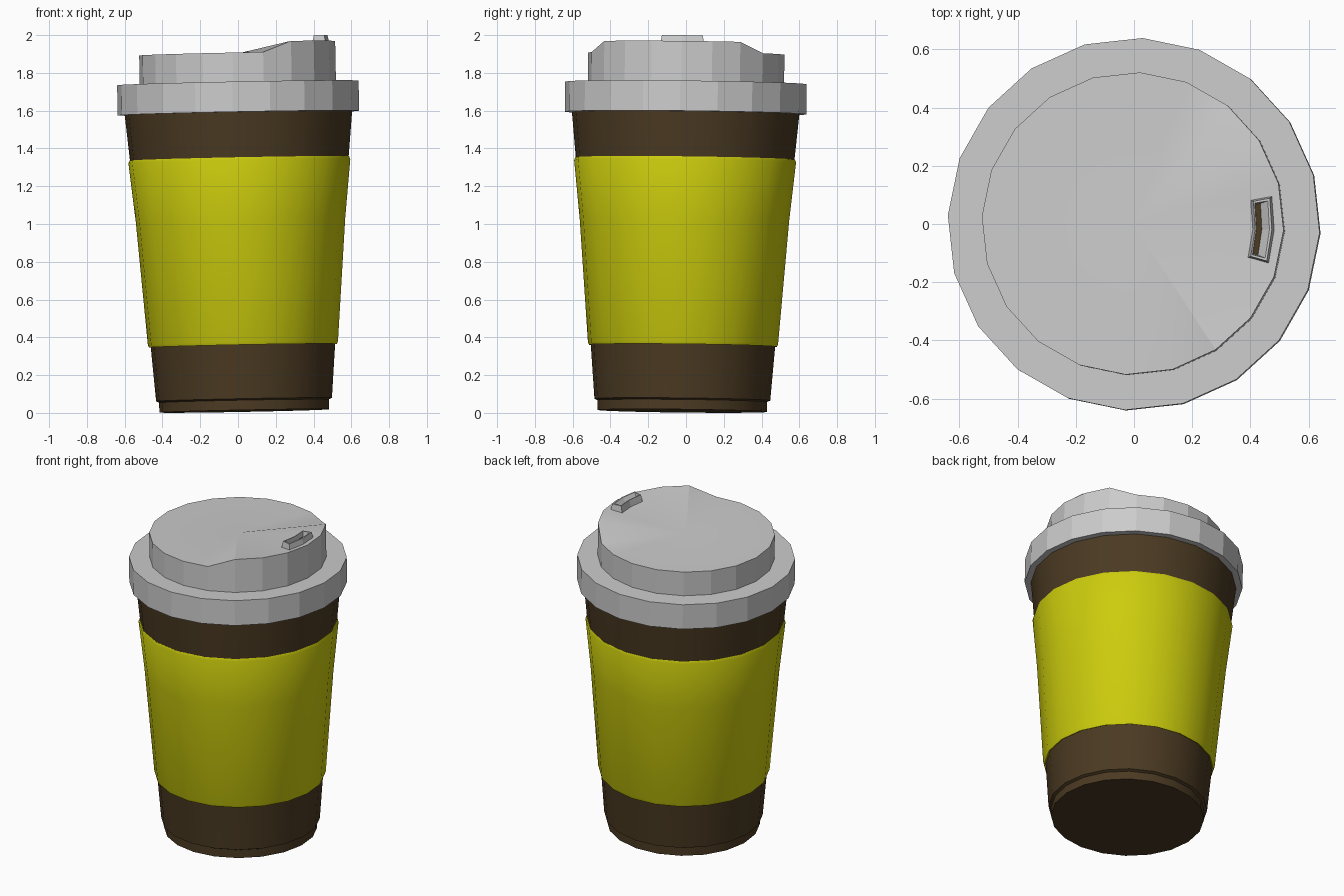
import bpy
import bmesh
from math import cos, sin, radians
from mathutils import Matrix, Vector

cube = bpy.data.objects.get("Cube")
if cube:
    bpy.data.objects.remove(cube)

SIDES = 20

# The whole cup leans slightly and is turned a little about its own axis
lean = Vector((0, 0, 1)).rotation_difference(Vector((-0.0195, 0.0115, 1)))
PLACE = (Matrix.Translation((0.033, -0.02, 0.0105))
         @ lean.to_matrix().to_4x4() @ Matrix.Rotation(radians(-2.7), 4, 'Z'))


def material(name, colour):
    mat = bpy.data.materials.new(name)
    mat.use_nodes = True
    mat.diffuse_color = (*colour, 1)
    mat.node_tree.nodes["Principled BSDF"].inputs["Base Color"].default_value = (*colour, 1)
    return mat


grey = material("lid grey", (0.6, 0.6, 0.6))
brown = material("cup brown", (0.07, 0.042, 0.016))
yellow = material("sleeve yellow", (0.6, 0.6, 0.004))


def circle(r, z):
    return [(r * cos(radians(a)), r * sin(radians(a)), z)
            for a in range(0, 360, 360 // SIDES)]


def loft(loops):
    """Join successive closed loops of points with quads."""
    bm = bmesh.new()
    rings = [[bm.verts.new(p) for p in loop] for loop in loops]
    for low, high in zip(rings, rings[1:]):
        n = len(low)
        for i in range(n):
            j = (i + 1) % n
            bm.faces.new((low[i], low[j], high[j], high[i]))
    return bm, rings


def finish(name, bm, mats, smooth_angle=None):
    mesh = bpy.data.meshes.new(name)
    bm.to_mesh(mesh)
    bm.free()
    obj = bpy.data.objects.new(name, mesh)
    bpy.context.collection.objects.link(obj)
    for mat in mats:
        mesh.materials.append(mat)
    obj.matrix_world = PLACE
    if smooth_angle:
        bpy.ops.object.select_all(action='DESELECT')
        obj.select_set(True)
        bpy.context.view_layer.objects.active = obj
        bpy.ops.object.shade_smooth_by_angle(angle=radians(smooth_angle))
    return obj


# Cup body with a stepped foot
bm, rings = loft([circle(r, z) for r, z in (
    (0.45, 0), (0.45, 0.052), (0.466, 0.06), (0.489, 0.35),
    (0.546, 1.01), (0.579, 1.33), (0.605, 1.6))])
bm.faces.new(rings[0][::-1])
bm.faces.new(rings[-1])
finish("cup_body", bm, [brown], 30)

# Sleeve with thin bevelled rims
bm, rings = loft([circle(r, z) for r, z in (
    (0.485, 0.352), (0.498, 0.345), (0.504, 0.36), (0.555, 1.01),
    (0.588, 1.322), (0.582, 1.337), (0.574, 1.334))])
finish("sleeve", bm, [yellow], 30)

# Lid: wide band, narrower cap, and a top fan raised on the drinking side
bm, rings = loft([circle(r, z) for r, z in (
    (0.6, 1.577), (0.64, 1.577), (0.64, 1.737), (0.52, 1.737), (0.52, 1.892))])
rim = rings[-1]
for k in range(-3, 3):
    rim[k].co.z = 1.949
centre = bm.verts.new((0, 0, 1.892))
for i in range(SIDES):
    top = bm.faces.new((rim[i], rim[(i + 1) % SIDES], centre))
    top.smooth = True
for edge in centre.link_edges:
    edge.smooth = edge.other_vert(centre) is not rim[-3]
for i in range(SIDES):
    bm.edges.get((rim[i], rim[(i + 1) % SIDES])).smooth = False
finish("lid", bm, [grey])


# Raised frame around the drinking slot
def slot(inner, outer, half_angle, z):
    angles = (-half_angle, 0, half_angle)
    path = [(outer, a) for a in angles] + [(inner, a) for a in reversed(angles)]
    return [(r * cos(radians(a)), r * sin(radians(a)), z) for r, a in path]


bm, rings = loft([slot(0.41, 0.493, 14, 1.92), slot(0.423, 0.48, 13, 1.98),
                  slot(0.427, 0.472, 12, 1.98), slot(0.427, 0.445, 11.5, 1.945)])
# Dark floor of the slot
floor = rings[-1]
for quad in ((0, 1, 4, 5), (1, 2, 3, 4)):
    bm.faces.new([floor[i] for i in quad]).material_index = 1
finish("drinking_slot", bm, [grey, brown])
